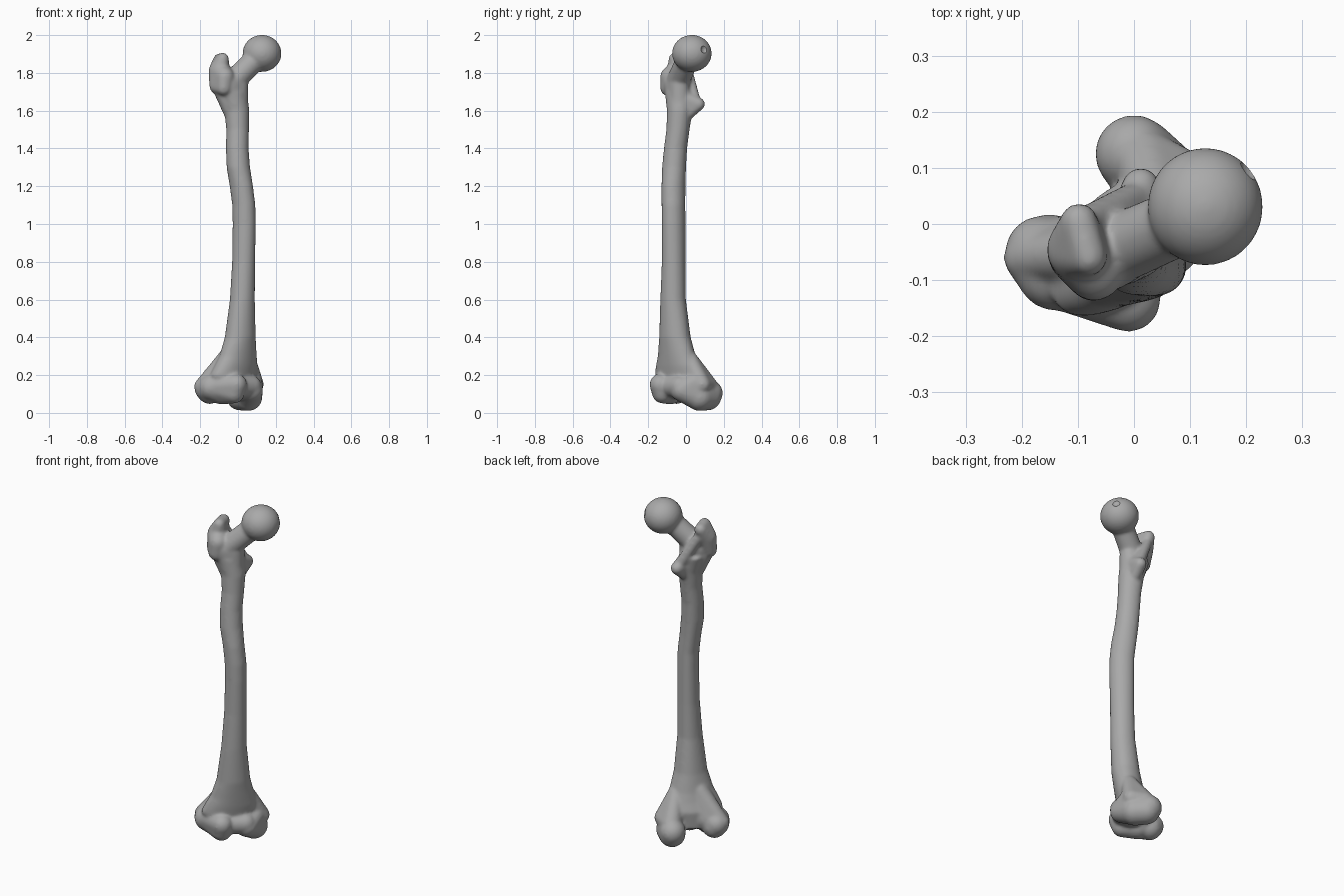
import bpy, bmesh
from math import sin, cos, pi, radians
from mathutils import Vector, Matrix

cube = bpy.data.objects.get("Cube")
if cube:
    bpy.data.objects.remove(cube, do_unlink=True)

bone = bpy.data.materials.new("bone_grey")
bone.use_nodes = True
grey = (0.4, 0.4, 0.4, 1)
bone.diffuse_color = grey
bone.node_tree.nodes["Principled BSDF"].inputs["Base Color"].default_value = grey

bm = bmesh.new()


def merge(part):
    """Add a closed part to the bone."""
    bmesh.ops.recalc_face_normals(part, faces=part.faces)
    me = bpy.data.meshes.new("temp")
    part.to_mesh(me)
    part.free()
    bm.from_mesh(me)
    bpy.data.meshes.remove(me)


def hull(*balls):
    """Convex skin around balls given as x, y, z, radius."""
    part = bmesh.new()
    for x, y, z, r in balls:
        bmesh.ops.create_icosphere(part, subdivisions=3, radius=r,
                                   matrix=Matrix.Translation((x, y, z)))
    out = bmesh.ops.convex_hull(part, input=part.verts)
    loose = {g for g in out["geom_interior"] + out["geom_unused"]
             if isinstance(g, bmesh.types.BMVert)}
    bmesh.ops.delete(part, geom=list(loose), context='VERTS')
    merge(part)


def ball(centre, radii):
    part = bmesh.new()
    bmesh.ops.create_icosphere(part, subdivisions=4, radius=1,
                               matrix=Matrix.Translation(centre) @ Matrix.Diagonal((*radii, 1)))
    merge(part)


def loft(rings, sides=40):
    """Rings: z, centre x, centre y, long and short radius on the diagonal axis."""
    part = bmesh.new()
    loops = []
    for z, cx, cy, a, b in rings:
        loop = []
        for i in range(sides):
            t = 2 * pi * i / sides
            # soft ridge along the back
            k = 1 + 0.1 * max(0, cos(t - radians(75))) ** 6
            u, v = a * k * cos(t), b * k * sin(t)
            loop.append(part.verts.new((cx + (u - v) * 0.707, cy + (u + v) * 0.707, z)))
        loops.append(loop)
    for lo, hi in zip(loops, loops[1:]):
        for i in range(sides):
            j = (i + 1) % sides
            part.faces.new((lo[i], lo[j], hi[j], hi[i]))
    part.faces.new(loops[0])
    part.faces.new(loops[-1])
    merge(part)


# shaft, flaring towards the knee
loft([(0.10, -0.03, -0.04, 0.12, 0.075),
      (0.20, -0.025, -0.04, 0.155, 0.085),
      (0.25, -0.01, -0.045, 0.14, 0.08),
      (0.30, 0.0, -0.05, 0.118, 0.076),
      (0.40, 0.012, -0.06, 0.09, 0.073),
      (0.60, 0.023, -0.07, 0.068, 0.064),
      (0.80, 0.03, -0.067, 0.06, 0.062),
      (1.00, 0.033, -0.067, 0.058, 0.064),
      (1.10, 0.031, -0.068, 0.058, 0.064),
      (1.20, 0.018, -0.068, 0.058, 0.065),
      (1.30, 0.002, -0.065, 0.062, 0.062),
      (1.40, -0.004, -0.057, 0.06, 0.06),
      (1.50, -0.002, -0.044, 0.06, 0.06),
      (1.60, -0.006, -0.035, 0.066, 0.066),
      (1.70, -0.03, -0.035, 0.08, 0.075)])

# hip end: head, neck, root
ball((0.127, 0.031, 1.903), (0.103, 0.105, 0.098))
hull((-0.03, -0.045, 1.75, 0.062), (0.1, 0.012, 1.88, 0.06))
hull((-0.006, -0.035, 1.6, 0.06), (-0.05, -0.05, 1.74, 0.07), (0.0, -0.035, 1.74, 0.055))

# greater trochanter with its hooked tip
hull((-0.098, 0.005, 1.87, 0.033), (-0.08, -0.06, 1.875, 0.032), (-0.1, -0.045, 1.81, 0.056))
hull((-0.1, -0.045, 1.81, 0.056), (-0.07, -0.085, 1.78, 0.052),
     (-0.11, -0.06, 1.73, 0.042), (-0.075, -0.095, 1.72, 0.042))
hull((-0.1, -0.06, 1.74, 0.045), (-0.03, -0.04, 1.58, 0.042))

# lesser trochanter and the crest leading to it
hull((0.012, 0.066, 1.635, 0.035), (0.0, 0.0, 1.66, 0.045), (0.0, -0.01, 1.57, 0.035))
hull((-0.085, 0.005, 1.82, 0.028), (-0.03, 0.025, 1.72, 0.03), (0.01, 0.05, 1.645, 0.03))

# outer condyle
hull((-0.16, -0.055, 0.13, 0.07), (-0.14, -0.085, 0.135, 0.07), (-0.09, -0.08, 0.115, 0.068))
hull((-0.14, -0.085, 0.14, 0.065), (-0.09, -0.08, 0.11, 0.065),
     (-0.01, -0.135, 0.15, 0.058), (-0.02, -0.125, 0.105, 0.055))
hull((-0.165, -0.05, 0.13, 0.065), (-0.15, -0.05, 0.115, 0.068))
hull((-0.19, -0.06, 0.14, 0.043), (-0.05, -0.05, 0.3, 0.05), (-0.1, -0.06, 0.15, 0.08))

# inner condyle
hull((0.0, 0.125, 0.105, 0.07), (0.01, 0.115, 0.085, 0.072), (0.055, 0.07, 0.085, 0.075))
hull((0.055, 0.07, 0.085, 0.073), (0.07, -0.02, 0.12, 0.062), (0.07, 0.05, 0.16, 0.06))
hull((0.09, 0.085, 0.15, 0.047), (0.05, 0.02, 0.28, 0.045), (0.02, 0.11, 0.14, 0.058))

# saddle between the condyles
hull((-0.02, -0.1, 0.14, 0.06), (0.065, -0.03, 0.14, 0.06), (-0.01, -0.02, 0.13, 0.065))

mesh = bpy.data.meshes.new("thigh_bone")
bm.to_mesh(mesh)
bm.free()
mesh.materials.append(bone)
femur = bpy.data.objects.new("thigh_bone", mesh)
bpy.context.collection.objects.link(femur)

# fuse the parts and soften the joints
fuse = femur.modifiers.new("fuse", 'REMESH')
fuse.mode = 'VOXEL'
fuse.voxel_size = 0.008
fuse.use_smooth_shade = True
soft = femur.modifiers.new("soften", 'SMOOTH')
soft.factor = 0.5
soft.iterations = 10

# small pit on the head
pit = bpy.data.meshes.new("pit_cutter")
cut = bmesh.new()
aim = Vector((0.75, 0.62, 0.2)).normalized()
bmesh.ops.create_icosphere(cut, subdivisions=3, radius=0.03,
                           matrix=Matrix.Translation(Vector((0.127, 0.031, 1.903)) + aim * 0.123))
cut.to_mesh(pit)
cut.free()
pit.materials.append(bone)
cutter = bpy.data.objects.new("pit_cutter", pit)
bpy.context.collection.objects.link(cutter)
cutter.hide_render = True
cutter.display_type = 'WIRE'
cutter.hide_set(True)
hole = femur.modifiers.new("pit", 'BOOLEAN')
hole.operation = 'DIFFERENCE'
hole.object = cutter
